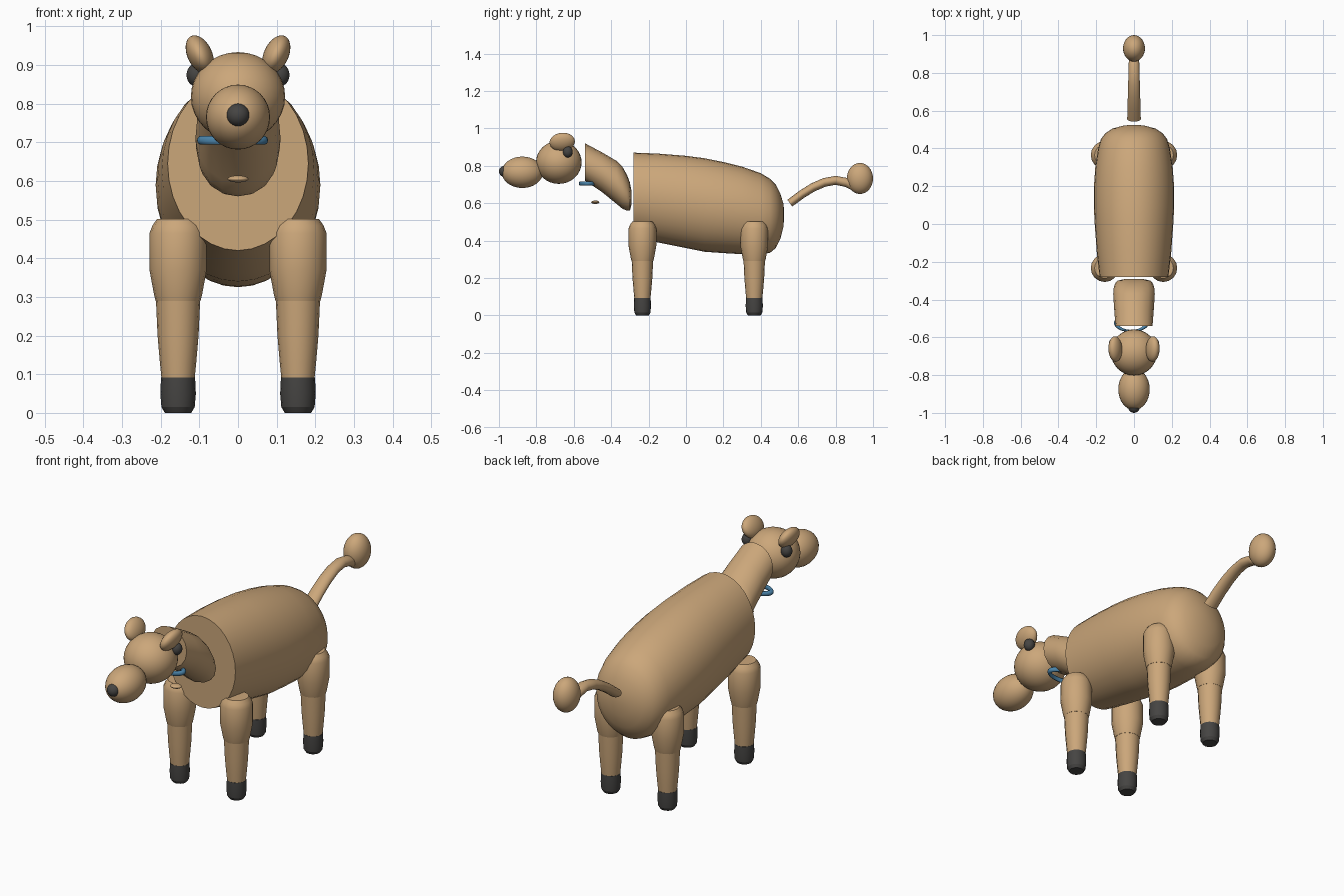
import bpy, bmesh, math
from mathutils import Vector

cube = bpy.data.objects.get("Cube")
if cube:
    bpy.data.objects.remove(cube, do_unlink=True)


def material(name, rgb):
    m = bpy.data.materials.new(name)
    m.use_nodes = True
    m.diffuse_color = (*rgb, 1)
    bsdf = next(n for n in m.node_tree.nodes if n.type == 'BSDF_PRINCIPLED')
    bsdf.inputs["Base Color"].default_value = (*rgb, 1)
    return m


TAN = material("tan coat", (0.60, 0.385, 0.195))
DARK = material("charcoal", (0.06, 0.058, 0.055))
BLUE = material("collar blue", (0.07, 0.23, 0.40))


def finish(obj, name, mat, angle=40):
    obj.name = obj.data.name = name
    obj.data.materials.append(mat)
    bpy.ops.object.select_all(action='DESELECT')
    obj.select_set(True)
    bpy.context.view_layer.objects.active = obj
    bpy.ops.object.shade_smooth_by_angle(angle=math.radians(angle))
    return obj


def ellipsoid(name, centre, radii, mat, tilt=(0, 0, 0)):
    bpy.ops.mesh.primitive_uv_sphere_add(segments=32, ring_count=16, location=centre, rotation=tilt)
    obj = bpy.context.object
    obj.scale = radii
    return finish(obj, name, mat)


def skin(name, rings, mat, angle=40):
    """Bridge rings of points into a closed, capped tube."""
    bm = bmesh.new()
    loops = [[bm.verts.new(p) for p in ring] for ring in rings]
    n = len(loops[0])
    for a, b in zip(loops, loops[1:]):
        for i in range(n):
            j = (i + 1) % n
            bm.faces.new((a[i], a[j], b[j], b[i]))
    bm.faces.new(loops[0])
    bm.faces.new(loops[-1])
    bmesh.ops.recalc_face_normals(bm, faces=bm.faces)
    mesh = bpy.data.meshes.new(name)
    bm.to_mesh(mesh)
    bm.free()
    obj = bpy.data.objects.new(name, mesh)
    bpy.context.collection.objects.link(obj)
    return finish(obj, name, mat, angle)


def oval(centre, u, v, n):
    turns = [2 * math.pi * i / n for i in range(n)]
    return [Vector(centre) + Vector(u) * math.cos(t) + Vector(v) * math.sin(t) for t in turns]


def barrel(name, sections, n):
    """Loft upright ovals, each given as y, bottom, top, half width."""
    rings = [oval((0, y, (lo + hi) / 2), (w, 0, 0), (0, 0, (hi - lo) / 2), n)
             for y, lo, hi, w in sections]
    return skin(name, rings, TAN)


def turned(name, x, y, profile, mat, n=16):
    """Turn a profile of (z, radius) about an upright axis."""
    return skin(name, [oval((x, y, z), (r, 0, 0), (0, r, 0), n) for z, r in profile], mat, 25)


# Torso, cut flat at the chest and rounded at the rump
barrel("torso", [
    (-0.28, 0.42, 0.87, 0.182), (-0.15, 0.39, 0.865, 0.197), (0.0, 0.36, 0.853, 0.208),
    (0.1, 0.34, 0.84, 0.213), (0.2, 0.333, 0.82, 0.212), (0.3, 0.327, 0.795, 0.205),
    (0.4, 0.325, 0.76, 0.19), (0.45, 0.335, 0.73, 0.175), (0.48, 0.36, 0.70, 0.152),
    (0.505, 0.41, 0.65, 0.115), (0.52, 0.47, 0.60, 0.06), (0.525, 0.52, 0.56, 0.02)], 32)

# Neck, cut flat behind the head
barrel("neck", [
    (-0.54, 0.72, 0.92, 0.098), (-0.45, 0.66, 0.872, 0.105), (-0.37, 0.595, 0.825, 0.11),
    (-0.34, 0.57, 0.795, 0.108), (-0.315, 0.56, 0.75, 0.1), (-0.3, 0.56, 0.71, 0.088),
    (-0.292, 0.59, 0.67, 0.05)], 16)

# Head
ellipsoid("head", (0, -0.68, 0.818), (0.122, 0.122, 0.115), TAN)
ellipsoid("muzzle", (0, -0.875, 0.765), (0.083, 0.11, 0.084), TAN)
ellipsoid("nose", (0, -0.97, 0.77), (0.03, 0.03, 0.03), DARK)
for side, s in (("left", 1), ("right", -1)):
    ellipsoid(side + "_eye", (s * 0.107, -0.632, 0.874), (0.026, 0.026, 0.03), DARK)
    ellipsoid(side + "_ear", (s * 0.099, -0.662, 0.927), (0.032, 0.068, 0.052), TAN,
              (math.radians(8), s * math.radians(25), 0))

# Collar ring and tag
bpy.ops.mesh.primitive_torus_add(major_segments=32, minor_segments=10, major_radius=0.08,
                                 minor_radius=0.012, location=(-0.014, -0.525, 0.705))
collar = bpy.context.object
collar.scale = (1, 0.52, 1)
finish(collar, "collar", BLUE)
ellipsoid("collar_tag", (0, -0.485, 0.605), (0.027, 0.022, 0.009), TAN)

# Legs
UPPER = [(0.29, 0.058), (0.305, 0.062), (0.37, 0.074), (0.465, 0.074), (0.485, 0.066), (0.502, 0.054)]
LOWER = [(0.08, 0.042), (0.13, 0.047), (0.2, 0.053), (0.31, 0.058)]
HOOF = [(0.0, 0.034), (0.015, 0.043), (0.05, 0.046), (0.092, 0.044)]
for end, y in (("front", -0.233), ("back", 0.365)):
    for side, x in (("left", 0.155), ("right", -0.155)):
        tag = f"{end}_{side}_"
        turned(tag + "thigh", x, y, UPPER, TAN)
        turned(tag + "shin", x, y, LOWER, TAN)
        turned(tag + "hoof", x, y, HOOF, DARK)

# Tail: an oval swept along an arched path, with a tuft
path = [Vector((0, y, z)) for y, z in
        [(0.555, 0.6), (0.62, 0.648), (0.68, 0.685), (0.74, 0.711), (0.8, 0.722), (0.86, 0.71), (0.9, 0.69)]]
rings = []
for i, p in enumerate(path):
    along = (path[min(i + 1, len(path) - 1)] - path[max(i - 1, 0)]).normalized()
    across = along.cross(Vector((1, 0, 0)))
    f = i / (len(path) - 1)
    rings.append(oval(p, (0.036 - 0.01 * f, 0, 0), across * (0.022 + 0.003 * f), 16))
skin("tail", rings, TAN)
ellipsoid("tail_tuft", (0, 0.93, 0.732), (0.058, 0.07, 0.083), TAN)
